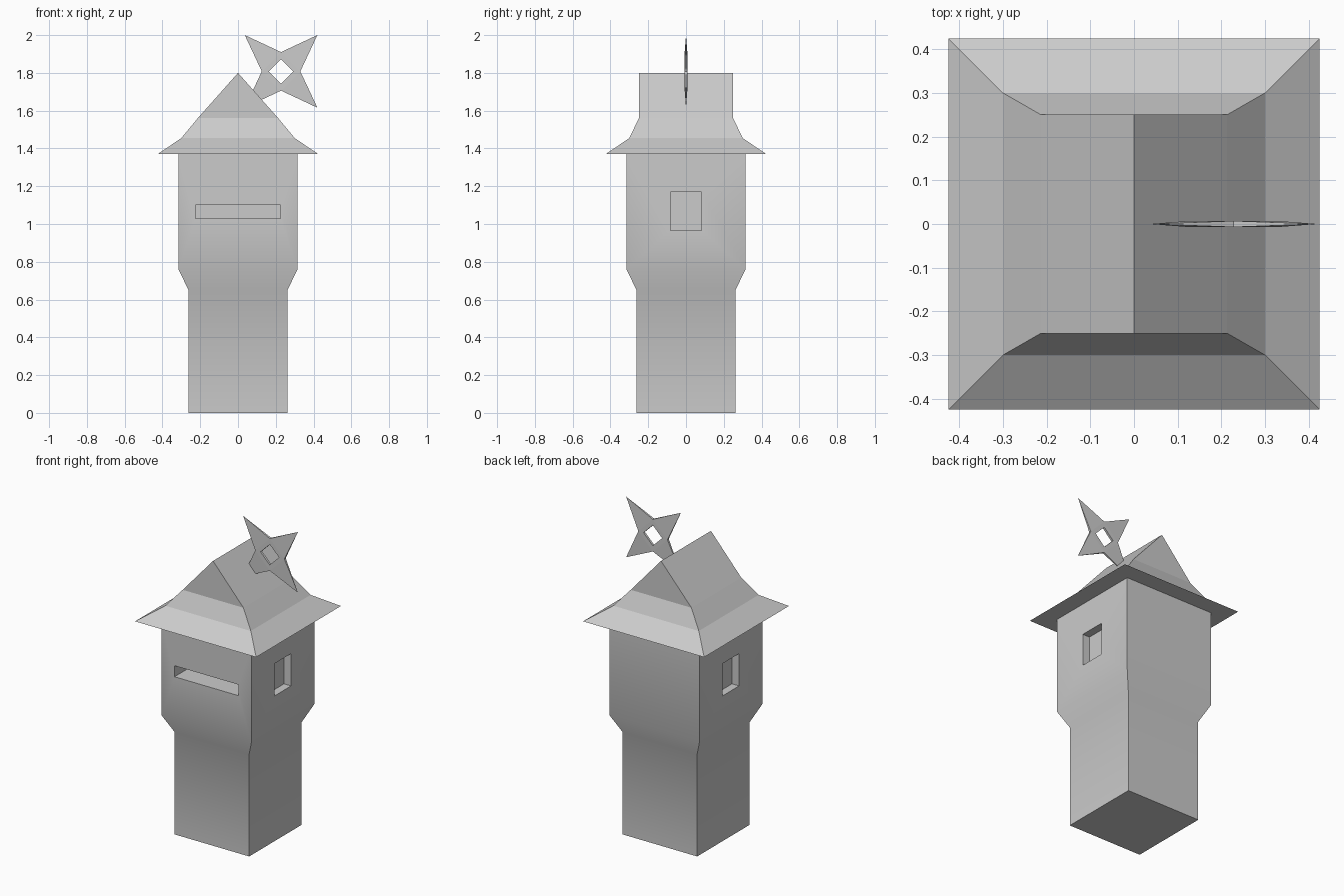
import bpy, bmesh, math

if "Cube" in bpy.data.objects:
    bpy.data.objects.remove(bpy.data.objects["Cube"])


def make(name, verts, faces):
    me = bpy.data.meshes.new(name)
    me.from_pydata(verts, [], faces)
    bm = bmesh.new()
    bm.from_mesh(me)
    bmesh.ops.recalc_face_normals(bm, faces=bm.faces)
    bm.to_mesh(me)
    bm.free()
    ob = bpy.data.objects.new(name, me)
    bpy.context.collection.objects.link(ob)
    return ob


def rings(levels):
    """Stack of rectangles (half x, half y, z) and the quads joining them."""
    verts = [(sx * hx, sy * hy, z) for hx, hy, z in levels
             for sx, sy in ((-1, -1), (1, -1), (1, 1), (-1, 1))]
    faces = [(4 * k + i, 4 * k + (i + 1) % 4, 4 * k + 4 + (i + 1) % 4, 4 * k + 4 + i)
             for k in range(len(levels) - 1) for i in range(4)]
    return verts, faces + [(3, 2, 1, 0)]


# Tower body, flaring out to the wider upper room
levels = [(.262, .262, 0), (.262, .262, .65), (.315, .315, .76), (.315, .315, 1.375)]
v, f = rings(levels)
n = len(v)
body = make("tower_body", v, f + [(n - 4, n - 3, n - 2, n - 1)])


# Recessed openings: wide slot in front, one window on each side
def cut(center, size):
    bpy.ops.mesh.primitive_cube_add(size=1, location=center)
    c = bpy.context.object
    c.name = "window_cutter"
    c.scale = size
    c.hide_render = True
    bpy.context.view_layer.update()
    m = body.modifiers.new("window", 'BOOLEAN')
    m.operation, m.solver, m.object = 'DIFFERENCE', 'EXACT', c
    bpy.context.view_layer.objects.active = body
    bpy.ops.object.modifier_apply(modifier=m.name)
    bpy.data.objects.remove(c)


cut((0, -.315, 1.065), (.45, .30, .07))
for s in (-1, 1):
    cut((s * .315, 0, 1.067), (.10, .165, .205))

bpy.ops.object.select_all(action='DESELECT')
body.select_set(True)
bpy.context.view_layer.objects.active = body
bpy.ops.object.shade_smooth_by_angle(angle=math.radians(30))

# Roof: flared eaves, hipped band, upright gables at front and back
v, f = rings([(.425, .425, 1.37), (.30, .30, 1.455), (.213, .25, 1.56)])
n = len(v)
v += [(0, -.25, 1.8), (0, .25, 1.8)]
a, b, c, d = range(n - 4, n)
f += [(a, b, n), (c, d, n + 1), (b, c, n + 1, n), (d, a, n, n + 1)]
make("roof", v, f)

# Four-pointed star ornament, sharp at the tips, with a diamond hole
cx, cz, half = .228, 1.808, .007
v, f = [], []
for i in range(4):
    t = i * math.pi / 2
    for r, ang, y in ((.065, t, -half), (.065, t, half), (.102, t, -half),
                      (.102, t, half), (.272, t + math.pi / 4, 0)):
        v.append((cx + r * math.cos(ang), y, cz + r * math.sin(ang)))
    p, q = 5 * i, 5 * ((i + 1) % 4)
    tip = p + 4
    f.append((p, q, q + 1, p + 1))            # hole wall
    for s in (0, 1):
        f.append((p + s, p + 2 + s, q + 2 + s, q + s))
        f.append((p + 2 + s, tip, q + 2 + s))
    f += [(p + 2, p + 3, tip), (q + 3, q + 2, tip)]
make("star_ornament", v, f)
